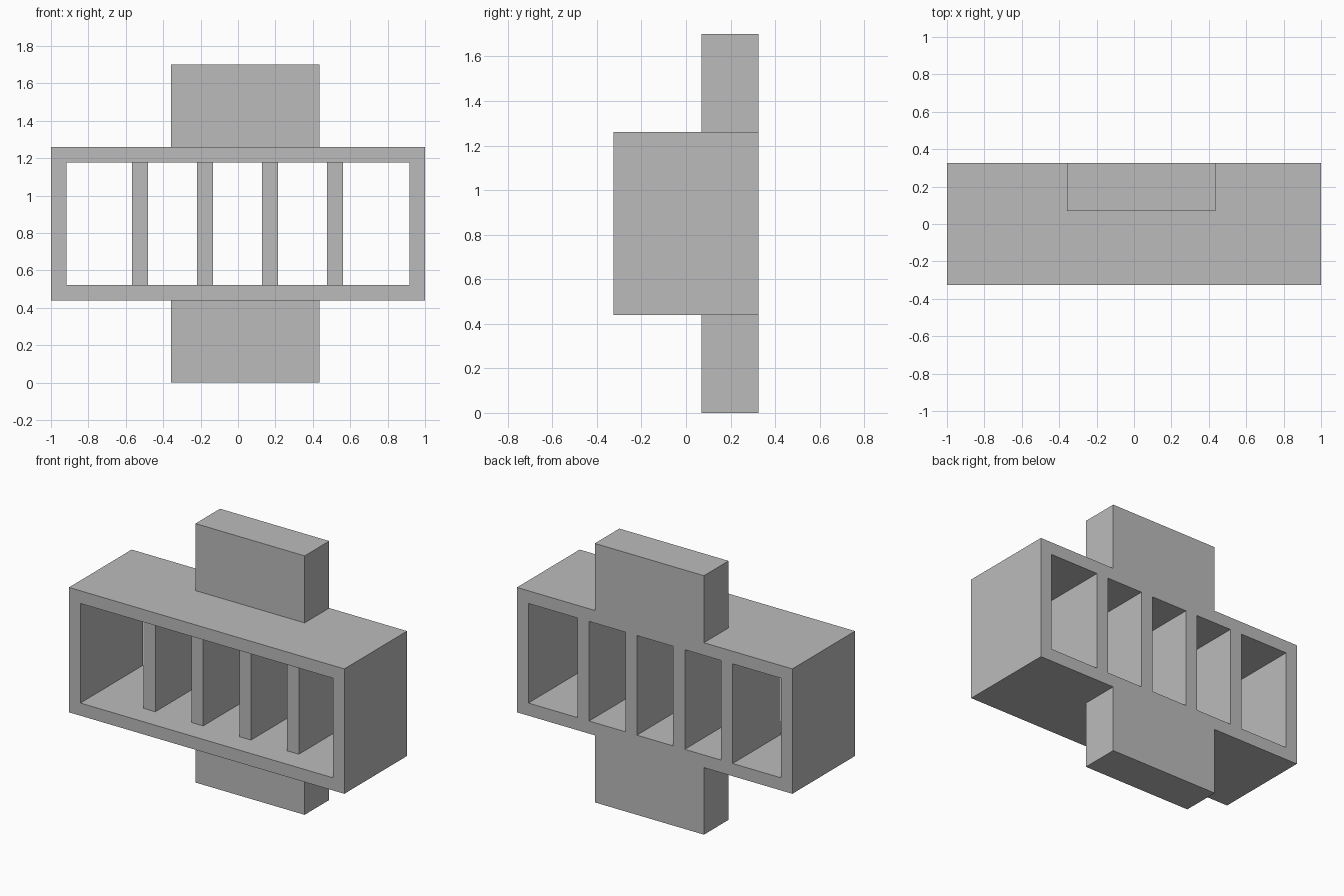
import bpy
import bmesh

cube = bpy.data.objects.get("Cube")
if cube:
    bpy.data.objects.remove(cube, do_unlink=True)

grey = bpy.data.materials.new("plain grey")
grey.use_nodes = True
colour = (0.5, 0.5, 0.5, 1)
grey.diffuse_color = colour
grey.node_tree.nodes["Principled BSDF"].inputs["Base Color"].default_value = colour

FRONT, BACK = -0.325, 0.325
BOTTOM, TOP = 0.44, 1.26          # outer height of the box
WALL = 0.083
LOW, HIGH = BOTTOM + WALL, TOP - WALL
INNER = 1 - WALL                  # half width of the opening
DIVIDER_FRONT = -0.17
DIVIDER_WIDTH = 0.085


def box(name, x, y, z):
    """Box spanning the given (low, high) ranges."""
    bm = bmesh.new()
    bmesh.ops.create_cube(bm, size=1)
    for v in bm.verts:
        v.co = [r[0] if c < 0 else r[1] for c, r in zip(v.co, (x, y, z))]
    mesh = bpy.data.meshes.new(name)
    bm.to_mesh(mesh)
    bm.free()
    mesh.materials.append(grey)
    obj = bpy.data.objects.new(name, mesh)
    bpy.context.collection.objects.link(obj)
    return obj


def combine(target, tool, operation):
    """Apply a boolean to the target and drop the tool."""
    mod = target.modifiers.new(operation.lower(), "BOOLEAN")
    mod.operation, mod.object, mod.solver = operation, tool, "EXACT"
    bpy.context.view_layer.objects.active = target
    bpy.ops.object.modifier_apply(modifier=mod.name)
    bpy.data.objects.remove(tool, do_unlink=True)


# Outer box with the back mounting plate passing through it
rack = box("slotted_rack", (-1, 1), (FRONT, BACK), (BOTTOM, TOP))
plate = box("mounting_plate", (-0.358, 0.435), (0.07, BACK), (0, 1.7))
combine(rack, plate, "UNION")

# Shallow front recess across the whole opening
recess = box("recess_cutter", (-INNER, INNER), (FRONT - 0.1, DIVIDER_FRONT), (LOW, HIGH))
combine(rack, recess, "DIFFERENCE")

# Five through slots, leaving four dividers between them
centres = [-0.524 + 0.3475 * i for i in range(4)]
half = DIVIDER_WIDTH / 2
lefts = [-INNER] + [c + half for c in centres]
rights = [c - half for c in centres] + [INNER]
for left, right in zip(lefts, rights):
    slot = box("slot_cutter", (left, right), (DIVIDER_FRONT - 0.05, BACK + 0.1), (LOW, HIGH))
    combine(rack, slot, "DIFFERENCE")
